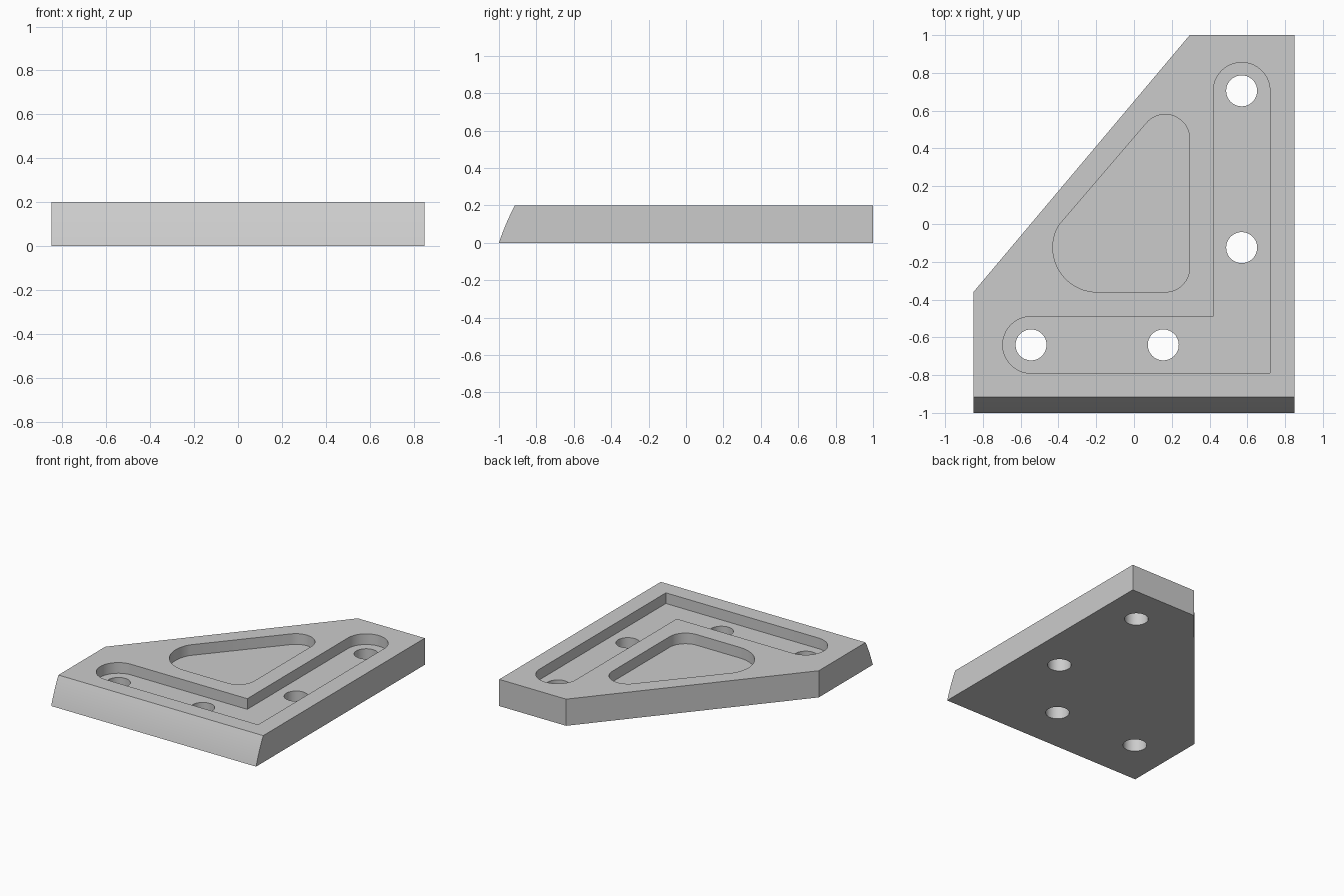
import bpy
import bmesh
from math import cos, sin, radians

cube = bpy.data.objects.get("Cube")
if cube:
    bpy.data.objects.remove(cube, do_unlink=True)

THICK = 0.2
FLOOR = 0.12      # height of the pocket floors
ABOVE = 0.3       # cutters end above the plate

grey = bpy.data.materials.new("plain grey")
grey.use_nodes = True
grey.diffuse_color = (0.6, 0.6, 0.6, 1)
shader = next(n for n in grey.node_tree.nodes if n.type == 'BSDF_PRINCIPLED')
shader.inputs["Base Color"].default_value = (0.6, 0.6, 0.6, 1)


def arc(x, y, r, start, end, steps=20):
    """Points on an arc, angles in degrees."""
    angles = [radians(start + (end - start) * i / steps) for i in range(steps + 1)]
    return [(x + r * cos(a), y + r * sin(a)) for a in angles]


def loft(name, rings):
    """Closed solid through stacked rings of equal point count."""
    bm = bmesh.new()
    loops = [[bm.verts.new(p) for p in ring] for ring in rings]
    bm.faces.new(loops[0][::-1])
    bm.faces.new(loops[-1])
    n = len(loops[0])
    for low, high in zip(loops, loops[1:]):
        for i in range(n):
            j = (i + 1) % n
            bm.faces.new((low[i], low[j], high[j], high[i]))
    bmesh.ops.recalc_face_normals(bm, faces=bm.faces[:])
    mesh = bpy.data.meshes.new(name)
    bm.to_mesh(mesh)
    bm.free()
    mesh.materials.append(grey)
    obj = bpy.data.objects.new(name, mesh)
    bpy.context.collection.objects.link(obj)
    return obj


def prism(name, outline, bottom, top):
    return loft(name, [[(x, y, z) for x, y in outline] for z in (bottom, top)])


# Plate with a cut corner and a gently rounded, leaning front edge
def plate_ring(t):
    front = -1 + 0.085 * t - 0.02 * t * (1 - t)
    outline = [(-0.85, front), (0.85, front), (0.85, 1), (0.295, 1), (-0.85, -0.36)]
    return [(x, y, THICK * t) for x, y in outline]


plate = loft("bracket_plate", [plate_ring(i / 8) for i in range(9)])

# L-shaped pocket with round ends
groove = (arc(0.57, 0.705, 0.15, 0, 180, 32) + [(0.42, -0.49)]
          + arc(-0.545, -0.64, 0.15, 90, 270, 32) + [(0.72, -0.79)])
cutters = [prism("groove_cutter", groove, FLOOR, ABOVE)]

# Rounded triangular pocket
triangle = (arc(0.165, 0.45, 0.13, 0, 140) + arc(-0.195, -0.125, 0.235, 150, 270)
            + arc(0.165, -0.23, 0.13, 270, 360))
cutters.append(prism("triangle_cutter", triangle, FLOOR, ABOVE))

# Through holes
for x, y in [(0.57, 0.705), (0.57, -0.125), (-0.545, -0.64), (0.155, -0.64)]:
    circle = arc(x, y, 0.082, 0, 360, 48)[:-1]
    cutters.append(prism("hole_cutter", circle, -0.1, ABOVE))

# Cut the plate, keep the result and drop the cutters
for cutter in cutters:
    cutter.hide_render = True
    mod = plate.modifiers.new(cutter.name, 'BOOLEAN')
    mod.operation = 'DIFFERENCE'
    mod.solver = 'EXACT'
    mod.object = cutter

depsgraph = bpy.context.evaluated_depsgraph_get()
result = bpy.data.meshes.new_from_object(plate.evaluated_get(depsgraph))
plate.modifiers.clear()
plate.data = result
for cutter in cutters:
    bpy.data.objects.remove(cutter, do_unlink=True)

# Smooth curved walls, crisp edges
bpy.ops.object.select_all(action='DESELECT')
plate.select_set(True)
bpy.context.view_layer.objects.active = plate
bpy.ops.object.shade_smooth_by_angle(angle=radians(20))
